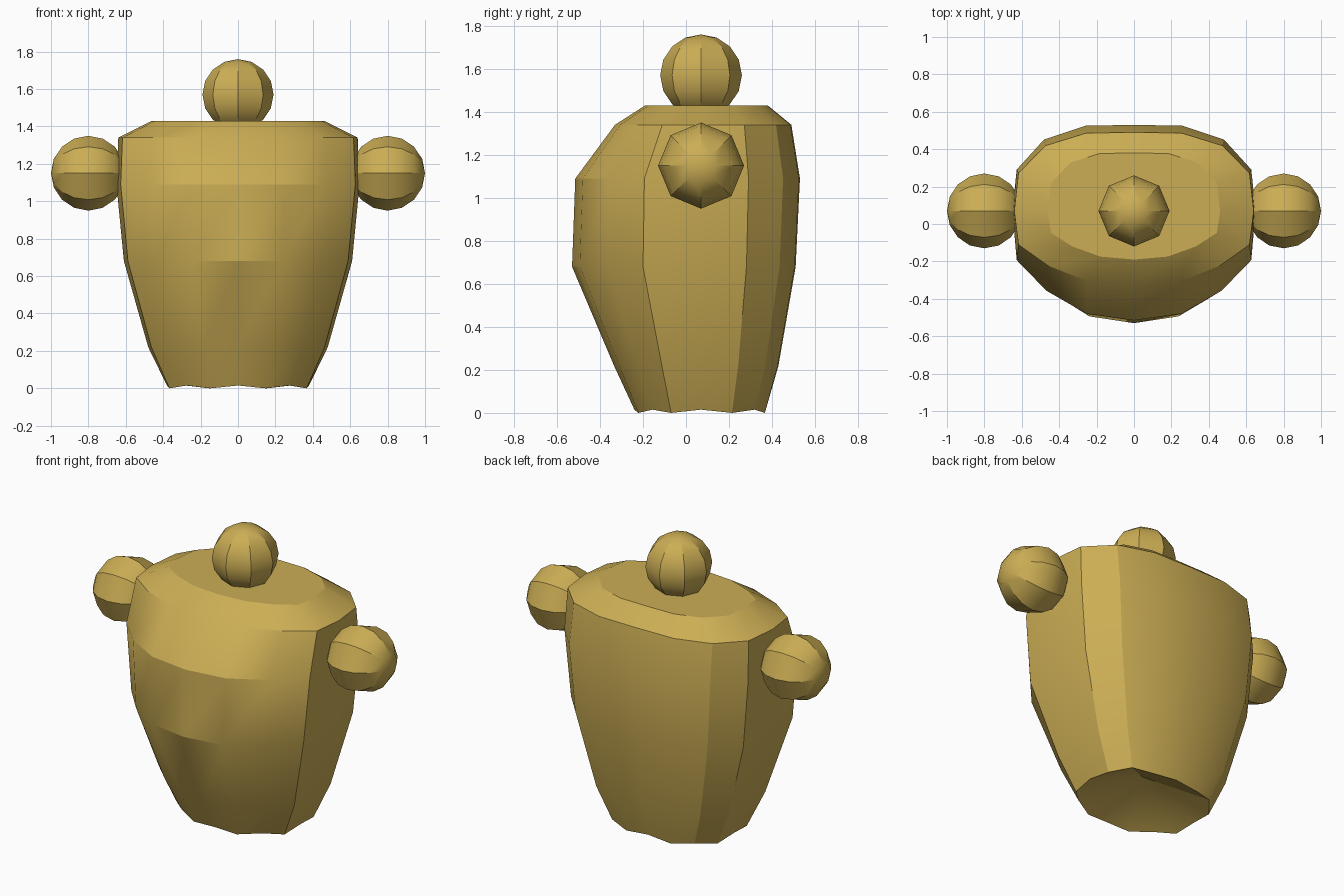
import bpy, bmesh, math
from mathutils import Matrix

if "Cube" in bpy.data.objects:
    bpy.data.objects.remove(bpy.data.objects["Cube"], do_unlink=True)

# Single ochre colour
ochre = bpy.data.materials.new("ochre")
ochre.use_nodes = True
COLOUR = (0.60, 0.42, 0.09, 1)
ochre.diffuse_color = COLOUR
ochre.node_tree.nodes["Principled BSDF"].inputs["Base Color"].default_value = COLOUR

MID_Y = 0.07


def finish(bm, name):
    bmesh.ops.recalc_face_normals(bm, faces=bm.faces)
    mesh = bpy.data.meshes.new(name)
    bm.to_mesh(mesh)
    bm.free()
    obj = bpy.data.objects.new(name, mesh)
    bpy.context.collection.objects.link(obj)
    mesh.materials.append(ochre)
    bpy.ops.object.select_all(action='DESELECT')
    obj.select_set(True)
    bpy.context.view_layer.objects.active = obj
    bpy.ops.object.shade_smooth_by_angle(angle=math.radians(24))
    return obj


def ball(name, location, radius, tilt=0):
    bm = bmesh.new()
    turn = Matrix.Translation(location) @ Matrix.Rotation(tilt, 4, 'Y')
    bmesh.ops.create_uvsphere(bm, u_segments=8, v_segments=8, radius=radius, matrix=turn)
    return finish(bm, name)


# Unit outline of the torso: squarer back, rounder front
back = [(1, 0), (0.965, 0.48), (0.74, 0.83), (0.4, 0.99), (0, 1)]
front = [(0.965, -0.45), (0.72, -0.73), (0.39, -0.94), (0, -1)]
outline = (back + [(-x, y) for x, y in reversed(back[:-1])]
           + [(-x, y) for x, y in front] + [(x, y) for x, y in reversed(front[:-1])])

# Torso levels: height, half width, front y, back y
levels = [
    (0.0, 0.38, -0.24, 0.37),
    (0.22, 0.48, -0.335, 0.43),
    (0.68, 0.61, -0.53, 0.51),
    (1.09, 0.65, -0.515, 0.53),
    (1.34, 0.64, -0.33, 0.49),
    (1.43, 0.46, -0.19, 0.38),
]

bm = bmesh.new()
rings = []
for level, (z, half, y_front, y_back) in enumerate(levels):
    ring = []
    for i, (u, v) in enumerate(outline):
        depth = y_back - MID_Y if v > 0 else MID_Y - y_front
        wave = 0.015 if level == 0 and i % 2 == 0 else 0
        ring.append(bm.verts.new((u * half, MID_Y + v * depth, z + wave)))
    rings.append(ring)

count = len(outline)
for low, high in zip(rings, rings[1:]):
    for i in range(count):
        j = (i + 1) % count
        bm.faces.new((low[i], low[j], high[j], high[i]))
bm.faces.new(rings[-1])

# Hollowed underside
hollow = bm.verts.new((0, MID_Y, 0.17))
for i in range(count):
    bm.faces.new((rings[0][(i + 1) % count], rings[0][i], hollow))
finish(bm, "torso")

# Neck ball and shoulder balls
ball("neck_ball", (0, MID_Y, 1.57), 0.19)
for side, name in ((1, "left_shoulder_ball"), (-1, "right_shoulder_ball")):
    ball(name, (side * 0.8, MID_Y, 1.15), 0.2, side * math.pi / 2)
